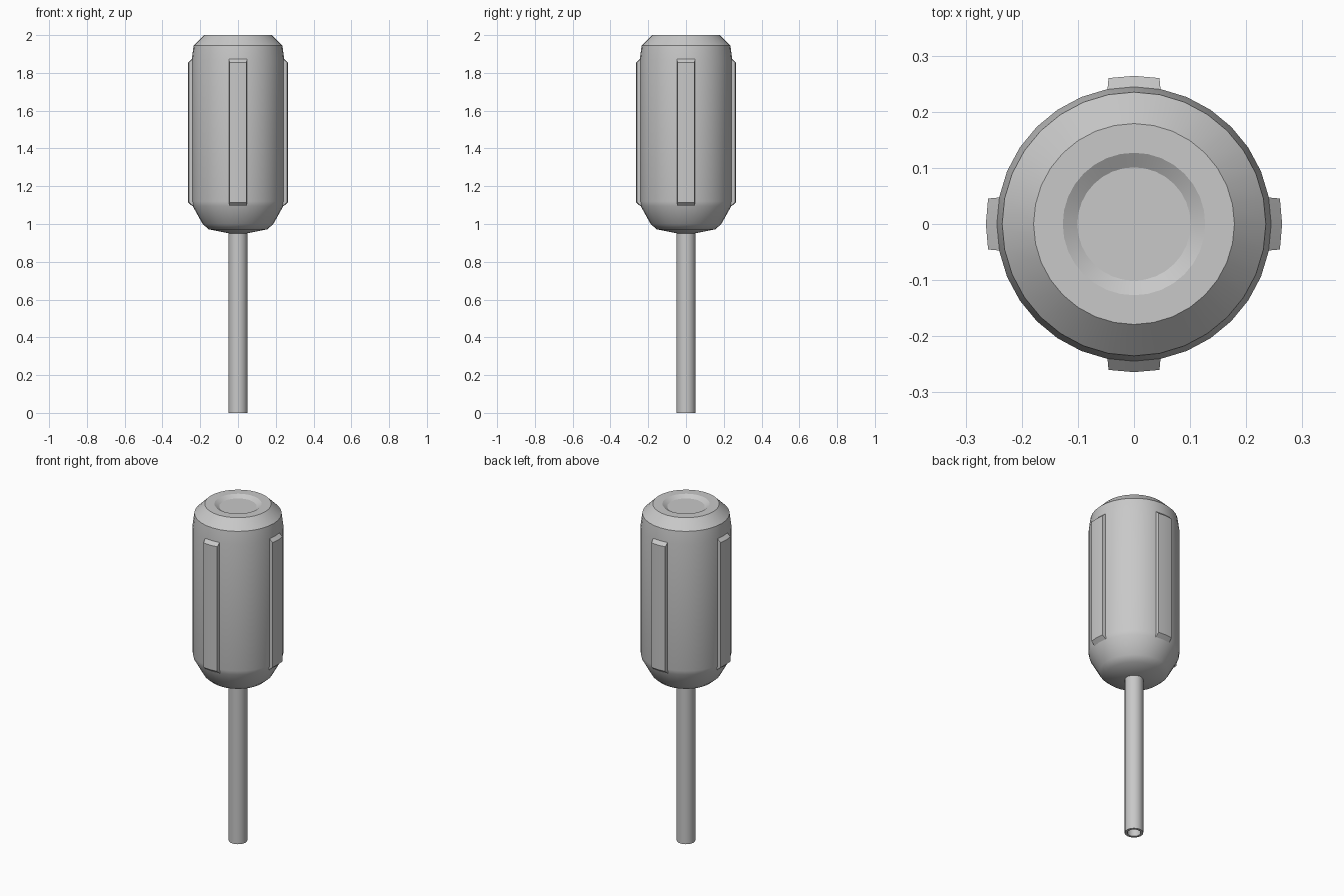
import bpy, bmesh
from math import radians, sin, cos, tau, pi

if "Cube" in bpy.data.objects:
    bpy.data.objects.remove(bpy.data.objects["Cube"], do_unlink=True)

grey = bpy.data.materials.new("plain_grey")
grey.use_nodes = True
colour = (0.58, 0.58, 0.58, 1)
grey.diffuse_color = colour
grey.node_tree.nodes["Principled BSDF"].inputs["Base Color"].default_value = colour

SIDES = 32


def finish(name, bm):
    bmesh.ops.recalc_face_normals(bm, faces=bm.faces)
    mesh = bpy.data.meshes.new(name)
    bm.to_mesh(mesh)
    bm.free()
    mesh.materials.append(grey)
    obj = bpy.data.objects.new(name, mesh)
    bpy.context.collection.objects.link(obj)
    bpy.ops.object.select_all(action='DESELECT')
    obj.select_set(True)
    bpy.context.view_layer.objects.active = obj
    bpy.ops.object.shade_smooth_by_angle(angle=radians(30))
    return obj


def lathe(name, profile):
    """Revolve (radius, z) points about z and cap both ends."""
    bm = bmesh.new()
    rings = [[bm.verts.new((r * cos(tau * i / SIDES), r * sin(tau * i / SIDES), z))
              for i in range(SIDES)] for r, z in profile]
    for a, b in zip(rings, rings[1:]):
        for i in range(SIDES):
            j = (i + 1) % SIDES
            bm.faces.new((a[i], a[j], b[j], b[i]))
    bm.faces.new(rings[0])
    bm.faces.new(rings[-1])
    return finish(name, bm)


# Handle with chamfered ends and a shallow dish in the top
lathe("handle", [(0.045, 0.95), (0.155, 0.972), (0.187, 1.0), (0.24, 1.095),
                 (0.245, 1.12), (0.245, 1.87), (0.235, 1.945), (0.179, 2.0),
                 (0.127, 2.0), (0.101, 1.984)])

# Shaft with a socket in its lower end
lathe("shaft", [(0.036, 0.2), (0.036, 0), (0.05, 0), (0.05, 0.96)])


def grip_rib(name, turn):
    """A raised strip two handle facets wide, with sloping ends."""
    bm = bmesh.new()
    step = tau / SIDES
    rows = []
    for r, spread, low, high in ((0.243, 1, 1.095, 1.875), (0.264, 0.88, 1.115, 1.855)):
        for z in (low, high):
            rows.append([bm.verts.new((r * cos(turn + k * step * spread),
                                       r * sin(turn + k * step * spread), z))
                         for k in (-1, 0, 1)])
    base_low, base_high, out_low, out_high = rows
    for a, b in ((base_low, base_high), (base_high, out_high),
                 (out_high, out_low), (out_low, base_low)):
        for i in (0, 1):
            bm.faces.new((a[i], a[i + 1], b[i + 1], b[i]))
    for i in (0, 2):
        bm.faces.new((base_low[i], base_high[i], out_high[i], out_low[i]))
    finish(name, bm)


# Four ribs around the handle
for n, side in enumerate(("left", "back", "right", "front")):
    grip_rib(side + "_grip_rib", n * pi / 2)
